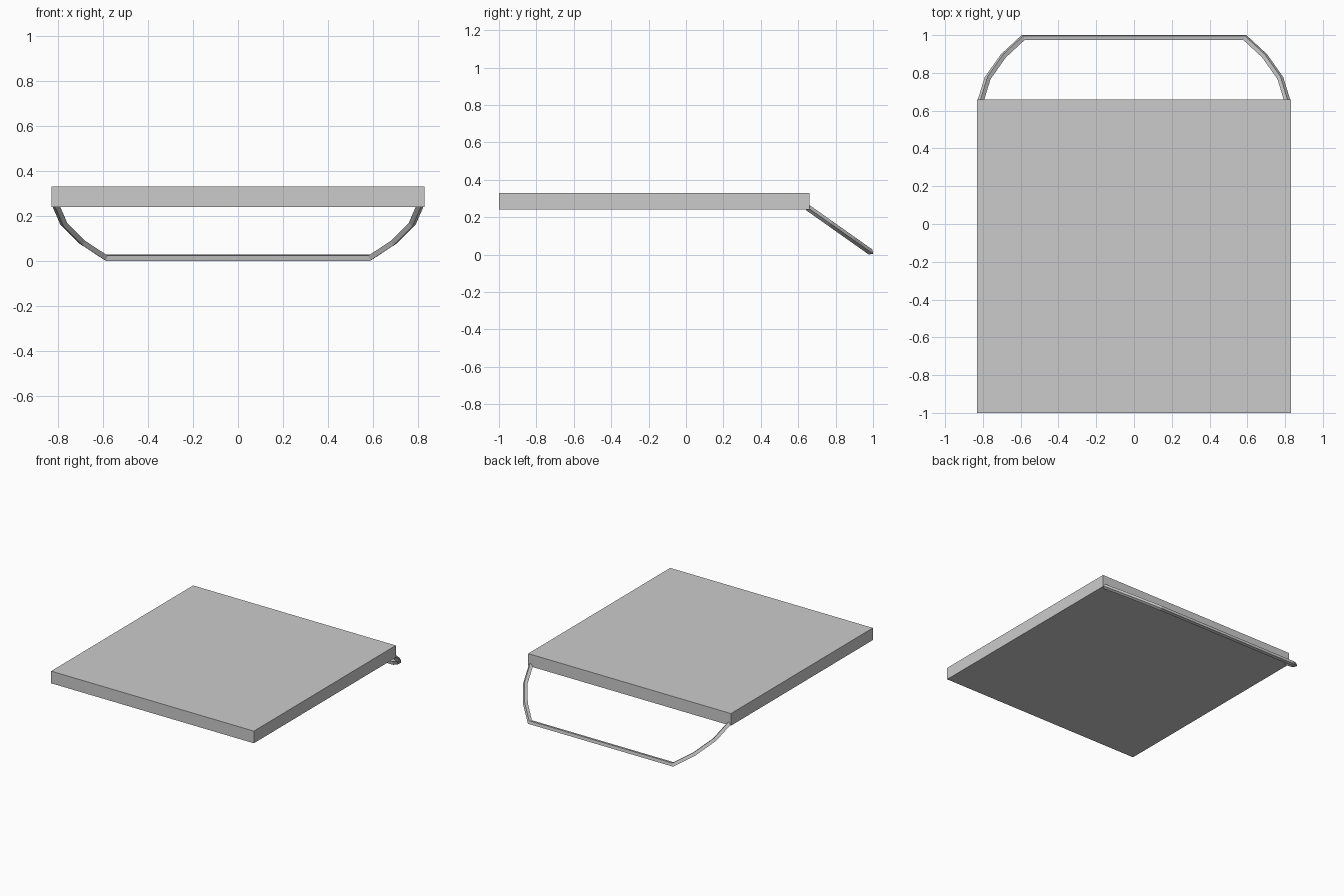
import bpy, bmesh, math
from mathutils import Vector

cube = bpy.data.objects.get("Cube")
if cube:
    bpy.data.objects.remove(cube, do_unlink=True)

GREY = (0.6, 0.6, 0.6, 1.0)
mat = bpy.data.materials.new("plain grey")
mat.use_nodes = True
mat.diffuse_color = GREY
mat.node_tree.nodes["Principled BSDF"].inputs["Base Color"].default_value = GREY


def add_object(name, bm):
    bmesh.ops.recalc_face_normals(bm, faces=bm.faces)
    mesh = bpy.data.meshes.new(name)
    bm.to_mesh(mesh)
    bm.free()
    mesh.materials.append(mat)
    obj = bpy.data.objects.new(name, mesh)
    bpy.context.collection.objects.link(obj)
    return obj


# Flat square slab
bm = bmesh.new()
bmesh.ops.create_cube(bm, size=1)
bmesh.ops.scale(bm, vec=(1.66, 1.66, 0.09), verts=bm.verts)
bmesh.ops.translate(bm, vec=(0, -0.17, 0.285), verts=bm.verts)
add_object("slab", bm)

# Handle path: x and distance along the sloping plane, mirrored left to right
TOP, BOTTOM = Vector((0, 0.651, 0.251)), Vector((0, 0.987, 0.0135))
down = (BOTTOM - TOP).normalized()
across = Vector((1, 0, 0))
normal = across.cross(down)
length = (BOTTOM - TOP).length
half = [(0.812, 0.0), (0.775, 0.36), (0.692, 0.71), (0.587, 1.0)]
path = half + [(-x, t) for x, t in reversed(half)]
points = [TOP + across * x + down * (t * length) for x, t in path]

# Diamond bar swept along the path with mitred joints
RADIUS = 0.0165
SIDES = 4
bm = bmesh.new()
rings = []
for i, p in enumerate(points):
    before = (p - points[i - 1]).normalized() if i else None
    after = (points[i + 1] - p).normalized() if i < len(points) - 1 else None
    before, after = before or after, after or before
    tangent = (before + after).normalized()
    side = normal.cross(tangent) / tangent.dot(before)
    rings.append([bm.verts.new(p + RADIUS * (math.cos(a) * normal + math.sin(a) * side))
                  for a in (math.tau * k / SIDES for k in range(SIDES))])
for r, s in zip(rings, rings[1:]):
    for k in range(SIDES):
        n = (k + 1) % SIDES
        bm.faces.new((r[k], r[n], s[n], s[k]))
bm.faces.new(rings[0])
bm.faces.new(rings[-1])
add_object("handle", bm)
